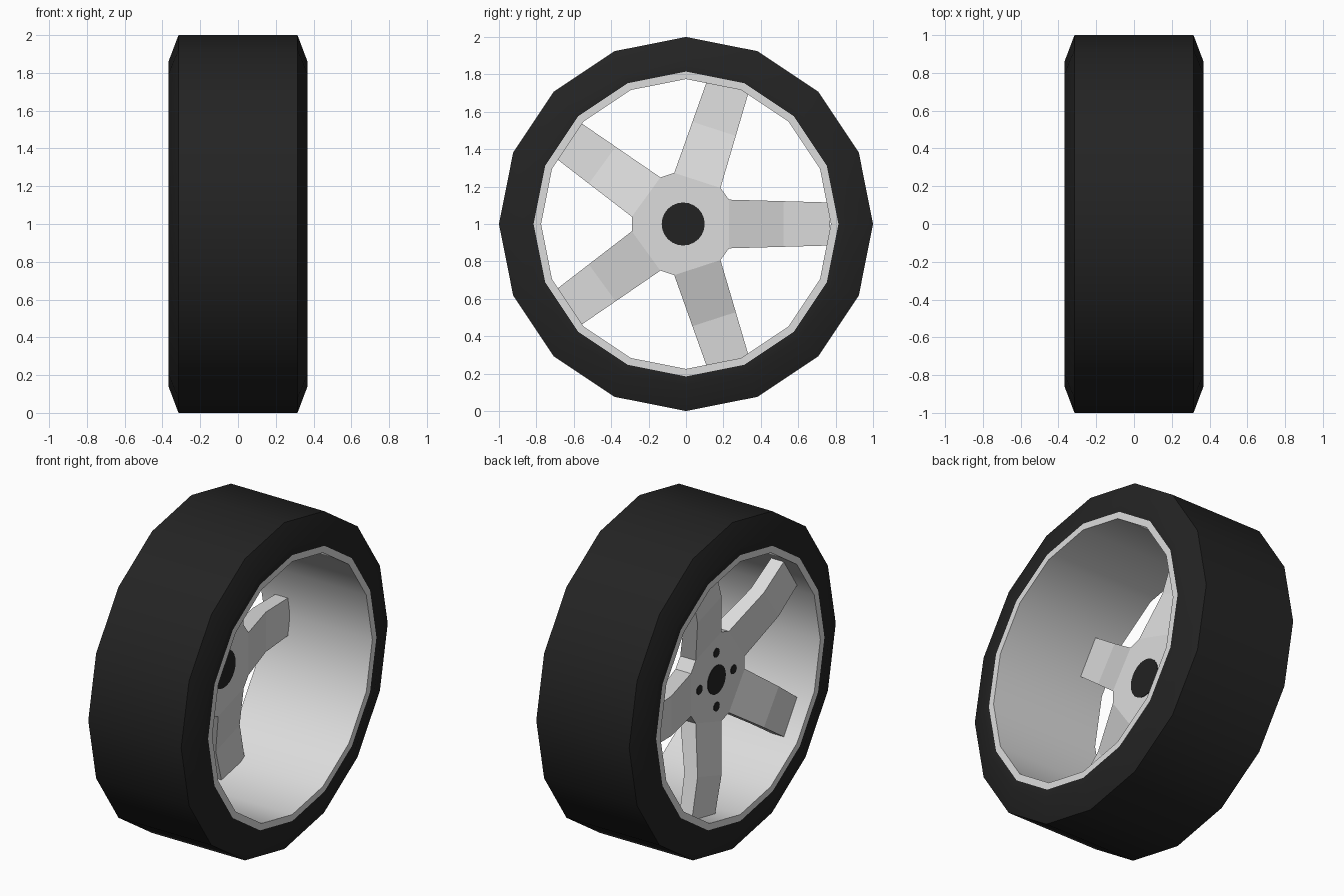
import bpy, bmesh, math
from mathutils import Matrix, Vector

if "Cube" in bpy.data.objects:
    bpy.data.objects.remove(bpy.data.objects["Cube"])

SIDES = 16      # low-poly wheel
CZ = 1.0        # axle height
HUB_Y = -0.015  # hub sits a touch off centre


def material(name, v):
    m = bpy.data.materials.new(name)
    m.diffuse_color = (v, v, v, 1)
    m.use_nodes = True
    m.node_tree.nodes["Principled BSDF"].inputs["Base Color"].default_value = m.diffuse_color
    return m


RUBBER = material("black_rubber", 0.017)
METAL = material("light_alloy", 0.72)
DARK = material("dark_hole", 0.016)


def finish(name, bm, mat, smooth=True):
    bm.normal_update()
    for f in bm.faces:
        f.smooth = smooth
    for e in bm.edges:
        e.smooth = len(e.link_faces) == 2 and e.calc_face_angle(0) < math.radians(30)
    me = bpy.data.meshes.new(name)
    bm.to_mesh(me)
    bm.free()
    me.materials.append(mat)
    ob = bpy.data.objects.new(name, me)
    bpy.context.collection.objects.link(ob)
    return ob


def revolve(name, profile, mat):
    """Spin (x, radius) points about the axle; visible side is left of travel."""
    bm = bmesh.new()
    rings = []
    for x, r in profile:
        rings.append([bm.verts.new((x, r * math.cos(2 * math.pi * k / SIDES),
                                    CZ + r * math.sin(2 * math.pi * k / SIDES)))
                      for k in range(SIDES)])
    for a, b in zip(rings, rings[1:]):
        for k in range(SIDES):
            n = (k + 1) % SIDES
            bm.faces.new((a[k], a[n], b[n], b[k]))
    return finish(name, bm, mat)


# tyre: tread, angled shoulders and sidewalls
revolve("tyre", [(-0.368, 0.815), (-0.368, 0.86), (-0.315, 1.0),
                 (0.315, 1.0), (0.368, 0.86), (0.368, 0.815)], RUBBER)

# rim: lips and inner barrel
revolve("rim", [(0.368, 0.815), (0.368, 0.775),
                (-0.368, 0.775), (-0.368, 0.815)], METAL)

# hub and five bent spokes in one piece
# station: distance from axle, half width, back x, front x
STATIONS = [(0.245, 0.13, -0.09, -0.195),
            (0.535, 0.122, -0.175, -0.265),
            (0.785, 0.115, -0.19, -0.275)]
bm = bmesh.new()
back, front = [], []
for s in range(5):
    rot = Matrix.Rotation(math.radians(72 * s), 3, 'X')
    loops = []
    for r, w, xb, xf in STATIONS:
        loops.append([bm.verts.new(rot @ Vector(p) + Vector((0, HUB_Y, CZ)))
                      for p in ((xb, r, -w), (xb, r, w), (xf, r, w), (xf, r, -w))])
    for a, b in zip(loops, loops[1:]):
        for k in range(4):
            n = (k + 1) % 4
            bm.faces.new((a[k], a[n], b[n], b[k]))
    bm.faces.new(loops[-1])
    back += loops[0][:2]
    front += [loops[0][3], loops[0][2]]
bm.faces.new(back)
bm.faces.new(front)
for s in range(5):
    i, j = 2 * s + 1, (2 * s + 2) % 10
    bm.faces.new((back[i], back[j], front[j], front[i]))
bmesh.ops.recalc_face_normals(bm, faces=bm.faces)
finish("hub_and_spokes", bm, METAL, smooth=False)


def disc(name, x, y, z, radius, segs):
    """Thin dark plate facing along the axle."""
    bm = bmesh.new()
    bmesh.ops.create_cone(bm, cap_ends=True, segments=segs, radius1=radius,
                          radius2=radius, depth=0.008,
                          matrix=Matrix.Translation((x, HUB_Y + y, CZ + z))
                          @ Matrix.Rotation(math.pi / 2, 4, 'Y'))
    finish(name, bm, DARK, smooth=False)


# axle holes on both faces and four bolt holes on the outer face
disc("axle_hole_back", -0.09, 0, 0, 0.115, 24)
disc("axle_hole_front", -0.195, 0, 0, 0.087, 24)
for i in range(4):
    a = i * math.pi / 2
    disc("bolt_hole", -0.195, 0.165 * math.cos(a), 0.165 * math.sin(a), 0.028, 12)
